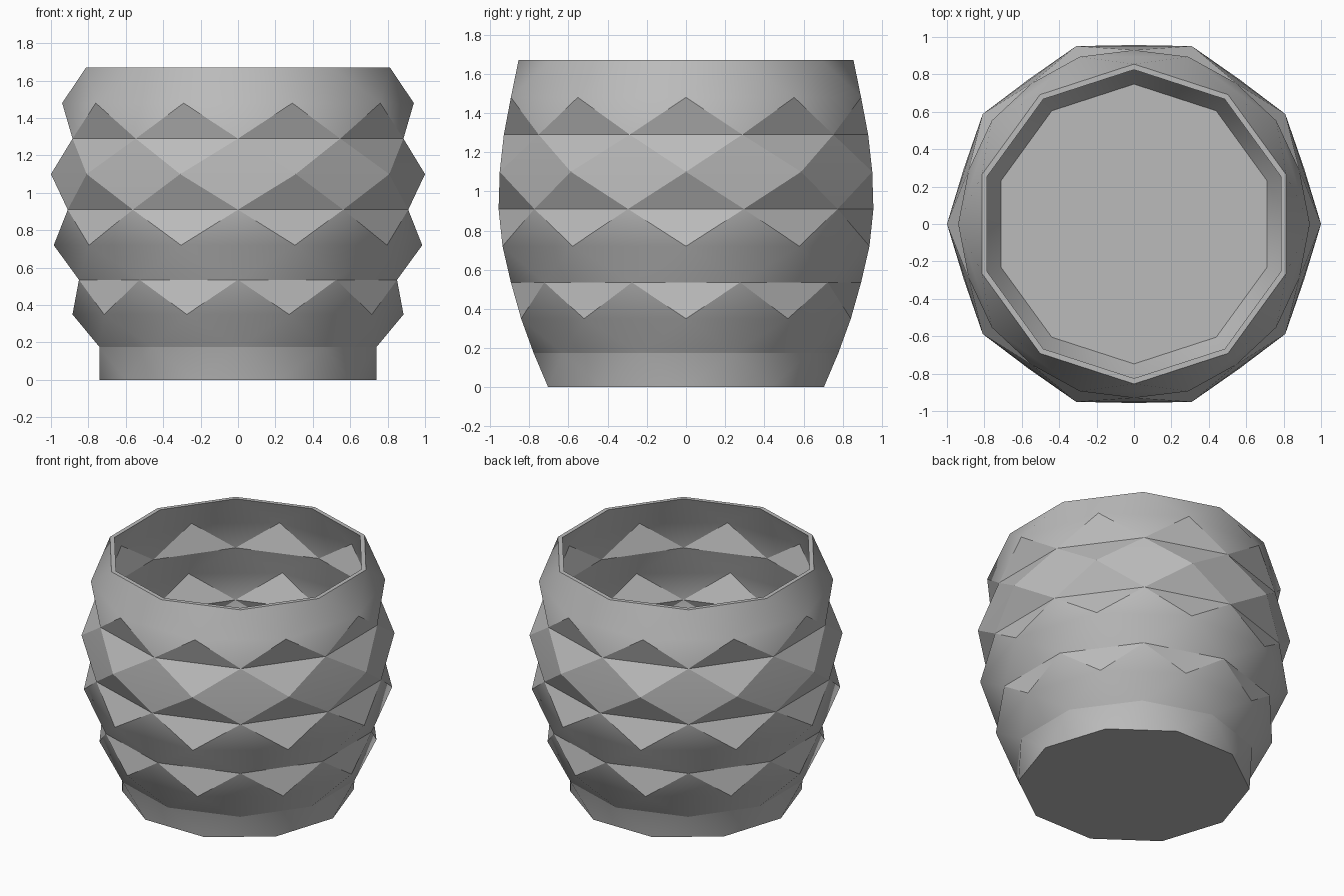
import bpy, bmesh, math

SIDES = 10
WALL = 0.03
# Radius and height of each ring; every second ring is turned half a step
RINGS = [(0.74, 0), (0.778, 0.175), (0.885, 0.35), (0.894, 0.535), (0.985, 0.72),
         (0.957, 0.91), (1.0, 1.10), (0.93, 1.29), (0.94, 1.48), (0.855, 1.67)]

if "Cube" in bpy.data.objects:
    bpy.data.objects.remove(bpy.data.objects["Cube"])

# Plain grey clay
clay = bpy.data.materials.new("grey clay")
clay.use_nodes = True
GREY = (0.5, 0.5, 0.5, 1)
clay.diffuse_color = GREY
clay.node_tree.nodes["Principled BSDF"].inputs["Base Color"].default_value = GREY


def add_ring(bm, index, inset=0.0):
    radius, z = RINGS[index]
    turn = 0.5 * (index % 2)
    step = 2 * math.pi / SIDES
    return [bm.verts.new(((radius - inset) * math.cos(step * (j + turn)),
                          (radius - inset) * math.sin(step * (j + turn)), z))
            for j in range(SIDES)]


def join_rings(bm, lower, upper, lower_turned):
    """Zigzag band of triangles between two rings half a step apart."""
    for j in range(SIDES):
        k = (j + 1) % SIDES
        if lower_turned:
            bm.faces.new((lower[j], lower[k], upper[k]))
            bm.faces.new((upper[j], lower[j], upper[k]))
        else:
            bm.faces.new((lower[j], lower[k], upper[j]))
            bm.faces.new((upper[j], lower[k], upper[k]))


def wall(bm, first, inset=0.0):
    rings = [add_ring(bm, i, inset) for i in range(first, len(RINGS))]
    for n in range(len(rings) - 1):
        join_rings(bm, rings[n], rings[n + 1], (first + n) % 2 == 1)
    bm.faces.new(rings[0])
    return rings[-1]


# Faceted pot: outer wall with base, inner wall with raised floor, flat rim
bm = bmesh.new()
outer_rim = wall(bm, 0)
inner_rim = wall(bm, 1, WALL)
for j in range(SIDES):
    k = (j + 1) % SIDES
    bm.faces.new((outer_rim[j], outer_rim[k], inner_rim[k], inner_rim[j]))
bmesh.ops.recalc_face_normals(bm, faces=bm.faces[:])

mesh = bpy.data.meshes.new("faceted_pot")
bm.to_mesh(mesh)
bm.free()
mesh.materials.append(clay)
pot = bpy.data.objects.new("faceted_pot", mesh)
bpy.context.collection.objects.link(pot)

# Soften shallow folds, keep the deep creases crisp
bpy.ops.object.select_all(action='DESELECT')
pot.select_set(True)
bpy.context.view_layer.objects.active = pot
bpy.ops.object.shade_smooth_by_angle(angle=math.radians(30))
